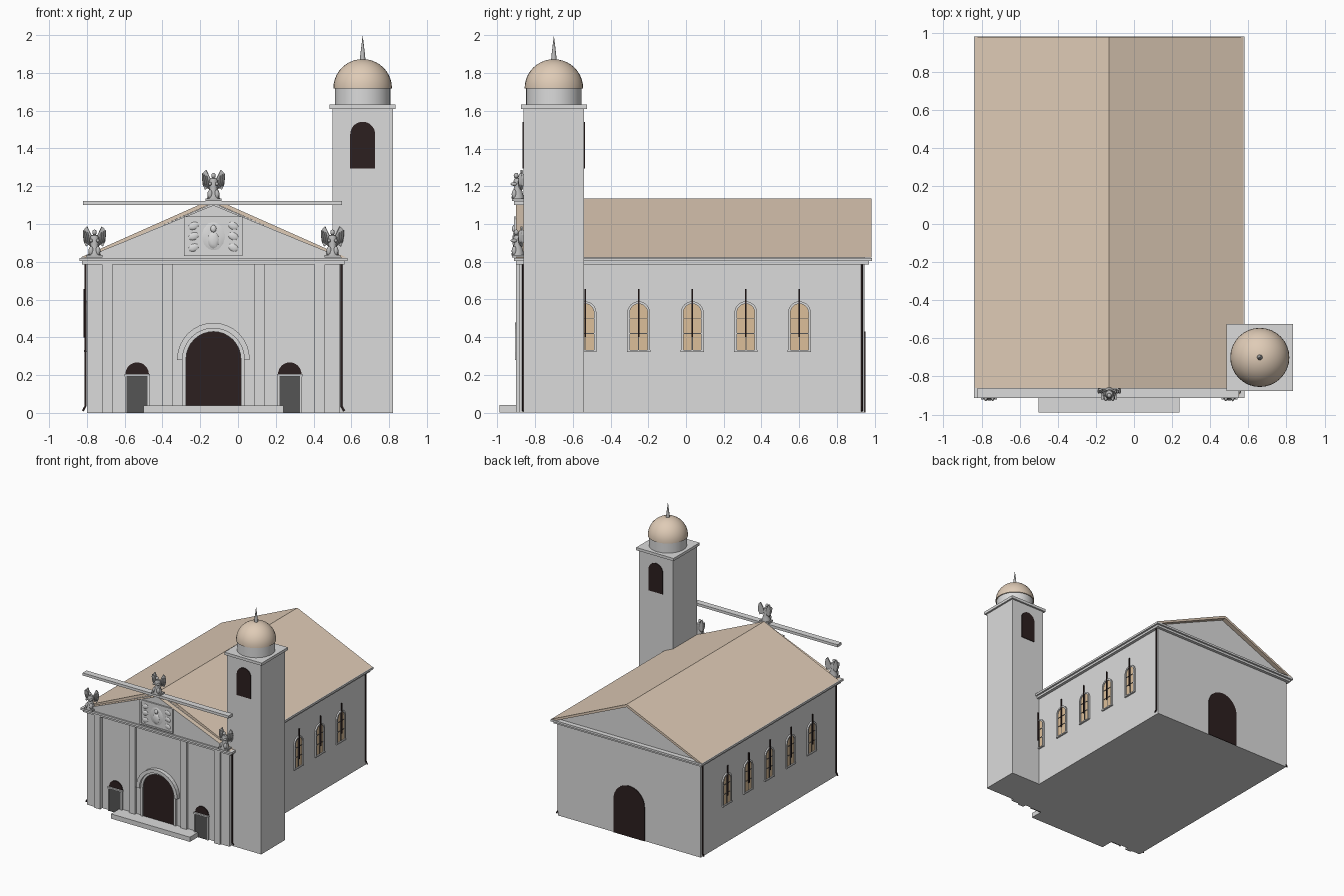
import bpy, bmesh, math
from mathutils import Vector, Matrix

if "Cube" in bpy.data.objects:
    bpy.data.objects.remove(bpy.data.objects["Cube"])


def material(name, rgb):
    m = bpy.data.materials.new(name)
    m.use_nodes = True
    m.diffuse_color = (*rgb, 1)
    m.node_tree.nodes["Principled BSDF"].inputs["Base Color"].default_value = (*rgb, 1)
    return m


PLASTER = material("pale_plaster", (0.71, 0.71, 0.71))
TILE = material("beige_roof", (0.74, 0.6, 0.47))
GLASS = material("amber_glass", (0.72, 0.52, 0.32))
DARK = material("dark_opening", (0.025, 0.014, 0.014))
DOOR = material("grey_door", (0.09, 0.09, 0.09))
STONE = material("statue_stone", (0.5, 0.5, 0.5))

CX = -0.13          # centre line of the nave
HALF = 0.67         # half width of the nave
FRONT, BACK = -0.87, 0.945


def finish(name, bm, mat, smooth=False):
    bmesh.ops.recalc_face_normals(bm, faces=bm.faces)
    me = bpy.data.meshes.new(name)
    bm.to_mesh(me)
    bm.free()
    me.materials.append(mat)
    ob = bpy.data.objects.new(name, me)
    bpy.context.collection.objects.link(ob)
    if smooth:
        bpy.context.view_layer.objects.active = ob
        bpy.ops.object.select_all(action='DESELECT')
        ob.select_set(True)
        bpy.ops.object.shade_smooth_by_angle(angle=math.radians(40))
    return ob


def prism(name, pts, y0, y1, mat, loc=(0, 0, 0), turn=0):
    """Outline in local x, z pushed from y0 to y1, then turned about z and placed."""
    bm = bmesh.new()
    face = bm.faces.new([bm.verts.new((x, y0, z)) for x, z in pts])
    moved = bmesh.ops.extrude_face_region(bm, geom=[face])["geom"]
    bmesh.ops.translate(bm, vec=(0, y1 - y0, 0),
                        verts=[v for v in moved if isinstance(v, bmesh.types.BMVert)])
    bm.transform(Matrix.Translation(loc) @ Matrix.Rotation(math.radians(turn), 4, 'Z'))
    return finish(name, bm, mat)


def box(name, x0, x1, y0, y1, z0, z1, mat, **place):
    return prism(name, [(x0, z0), (x1, z0), (x1, z1), (x0, z1)], y0, y1, mat, **place)


def arc(r, zc, n=16):
    return [(r * math.cos(math.pi * i / n), zc + r * math.sin(math.pi * i / n)) for i in range(n + 1)]


def arch(r, z0, zc):
    return [(-r, z0), (r, z0)] + arc(r, zc)


def arch_band(r_in, r_out, z0, zc):
    inner = [(r_in, z0)] + arc(r_in, zc) + [(-r_in, z0)]
    outer = [(r_out, z0)] + arc(r_out, zc) + [(-r_out, z0)]
    return outer + inner[::-1]


def lathe(name, profile, loc, mat, n=32):
    bm = bmesh.new()
    vs = [bm.verts.new((r, 0, z)) for r, z in profile]
    edges = [bm.edges.new(p) for p in zip(vs, vs[1:])]
    bmesh.ops.spin(bm, geom=vs + edges, axis=(0, 0, 1), cent=(0, 0, 0),
                   angle=2 * math.pi, steps=n, use_duplicate=False)
    bmesh.ops.remove_doubles(bm, verts=bm.verts, dist=1e-4)
    bmesh.ops.translate(bm, verts=bm.verts, vec=loc)
    return finish(name, bm, mat, True)


def blob(name, loc, size, mat, tilt=0):
    bm = bmesh.new()
    bmesh.ops.create_icosphere(bm, subdivisions=2, radius=1)
    bm.transform(Matrix.Translation(loc) @ Matrix.Rotation(tilt, 4, 'Y') @ Matrix.Diagonal((*size, 1)))
    return finish(name, bm, mat, True)


# Nave walls, cornice and roof
nave = (CX, 0, 0)
box("nave_walls", -HALF, HALF, FRONT, BACK, 0, 0.79, PLASTER, loc=nave)
box("cornice_lower", -0.695, 0.695, -0.9, 0.97, 0.785, 0.803, PLASTER, loc=nave)
box("cornice_upper", -0.71, 0.71, -0.912, 0.985, 0.803, 0.82, PLASTER, loc=nave)
prism("gable_core", [(-HALF, 0.82), (HALF, 0.82), (0, 1.11)], -0.86, BACK, PLASTER, loc=nave)
prism("roof", [(-0.705, 0.822), (0, 1.135), (0.705, 0.822), (0.66, 0.822), (0, 1.112), (-0.66, 0.822)],
      -0.86, 0.982, TILE, loc=nave)
pediment = prism("pediment", [(-0.685, 0.82), (0.685, 0.82), (0, 1.1)], -0.9, -0.86, PLASTER, loc=nave)
pediment.data.materials.append(TILE)
for f in pediment.data.polygons:
    f.material_index = 1 if f.normal.z > 0.5 else 0
box("front_beam", -0.69, 0.68, -0.912, -0.86, 1.1, 1.122, PLASTER, loc=nave)

# Front pilasters, mirrored about the centre line
for s in (-1, 1):
    for label, a, b, y in (("corner", 0.59, 0.67, -0.885), ("second", 0.535, 0.59, -0.9),
                           ("inner", 0.215, 0.27, -0.89)):
        x0, x1 = sorted((s * a, s * b))
        box(label + "_pilaster", x0, x1, y, FRONT, 0, 0.786, PLASTER, loc=nave)

# Main entrance with double arch moulding and step
box("entrance_step", -0.37, 0.37, -0.988, FRONT, 0, 0.04, PLASTER, loc=nave)
prism("main_door", arch(0.145, 0.04, 0.285), -0.876, FRONT, DARK, loc=nave)
prism("door_jamb_moulding", arch_band(0.145, 0.165, 0.04, 0.285), -0.885, FRONT, PLASTER, loc=nave)
prism("door_arch_moulding", arch_band(0.163, 0.192, 0.28, 0.285), -0.905, FRONT, PLASTER, loc=nave)
prism("back_door", arch(0.145, 0, 0.285), -0.006, 0, DARK, loc=(CX, BACK, 0), turn=180)

# Side doors with ledge and dark lunette
for s in (-1, 1):
    at = (CX + s * 0.404, 0, 0)
    box("side_door", -0.055, 0.055, -0.882, FRONT, 0, 0.195, DOOR, loc=at)
    for t in (-1, 1):
        box("side_door_jamb", t * 0.06 - 0.005, t * 0.06 + 0.005, -0.888, FRONT, 0, 0.195, PLASTER, loc=at)
    box("side_door_ledge", -0.068, 0.068, -0.892, FRONT, 0.193, 0.205, PLASTER, loc=at)
    prism("side_lunette", arc(0.062, 0.205), -0.877, FRONT, DARK, loc=at)

# Arched side windows with glazing bars and iron rods, five to each long wall
for s in (-1, 1):
    for i in range(5):
        place = dict(loc=(CX + s * HALF, -0.535 + 0.284 * i, 0), turn=90 * s)
        prism("window_glass", arch(0.049, 0.33, 0.53), -0.004, 0, GLASS, **place)
        prism("window_frame", arch_band(0.047, 0.06, 0.33, 0.53), -0.012, 0, PLASTER, **place)
        box("window_sill", -0.062, 0.062, -0.014, 0, 0.322, 0.332, PLASTER, **place)
        box("glazing_upright", -0.003, 0.003, -0.008, 0, 0.332, 0.577, DOOR, **place)
        for z in (0.42, 0.5):
            box("glazing_crossbar", -0.047, 0.047, -0.008, 0, z - 0.002, z + 0.002, DOOR, **place)
        box("window_rod", -0.004, 0.004, -0.018, -0.009, 0.4, 0.655, DARK, **place)

# Rain pipes with a kicked-out foot
for s in (-1, 1):
    for y in (0.932, -0.862):
        crv = bpy.data.curves.new("rain_pipe", 'CURVE')
        crv.dimensions = '3D'
        crv.bevel_depth = 0.006
        crv.bevel_resolution = 1
        crv.use_fill_caps = True
        crv.materials.append(DARK)
        path = crv.splines.new('POLY')
        path.points.add(2)
        for p, (out, z) in zip(path.points, ((0.022, 0.01), (0.008, 0.035), (0.008, 0.79))):
            p.co = (CX + s * (HALF + out), y, z, 1)
        bpy.context.collection.objects.link(bpy.data.objects.new("rain_pipe", crv))

# Bell tower
tower = (0.66, -0.7, 0)
box("tower_shaft", -0.16, 0.16, -0.16, 0.16, 0, 1.612, PLASTER, loc=tower)
box("tower_cap", -0.175, 0.175, -0.175, 0.175, 1.61, 1.633, PLASTER, loc=tower)
for turn in (0, 180):
    prism("tower_window", arch(0.066, 1.295, 1.475), -0.166, -0.16, DARK, loc=tower, turn=turn)
lathe("tower_drum", [(0, 1.63), (0.147, 1.63), (0.147, 1.72), (0, 1.72)], tower, PLASTER)
dome = [(0.155 * math.cos(a), 1.72 + 0.153 * math.sin(a)) for a in [math.pi / 20 * i for i in range(10)]]
lathe("tower_dome", [(0, 1.718), (0.155, 1.718)] + dome + [(0, 1.873)], tower, TILE)
lathe("tower_spire", [(0.015, 1.865), (0.012, 1.9), (0.006, 1.95), (0, 2.0)], tower, STONE, 12)

# Carved relief panel in the pediment
box("relief_panel", -0.155, 0.155, -0.906, -0.9, 0.83, 1.04, PLASTER, loc=nave)
for x0, x1, z0, z1 in ((-0.155, 0.155, 0.83, 0.842), (-0.155, 0.155, 1.028, 1.04),
                       (-0.155, -0.143, 0.83, 1.04), (0.143, 0.155, 0.83, 1.04)):
    box("relief_border", x0, x1, -0.912, -0.9, z0, z1, PLASTER, loc=nave)
blob("relief_medallion", (CX, -0.904, 0.935), (0.065, 0.008, 0.08), PLASTER)
blob("relief_body", (CX, -0.91, 0.915), (0.03, 0.01, 0.045), PLASTER)
blob("relief_head", (CX, -0.912, 0.975), (0.016, 0.01, 0.02), PLASTER)
for s in (-1, 1):
    for z in (0.875, 0.935, 0.99):
        blob("relief_boss", (CX + s * 0.105, -0.906, z), (0.028, 0.007, 0.02), PLASTER, s * 0.4)


# Winged statues
def statue(x, z):
    y = -0.892
    box("statue_base", -0.042, 0.042, -0.03, 0.03, 0, 0.014, STONE, loc=(x, y, z))
    lathe("statue_robe", [(0.034, 0.012), (0.03, 0.035), (0.02, 0.07), (0.024, 0.1), (0.018, 0.118), (0, 0.124)],
          (x, y, z), STONE, 14)
    blob("statue_head", (x, y - 0.008, z + 0.134), (0.012, 0.013, 0.015), STONE)
    wing = [(0.012, 0.085), (0.016, 0.112), (0.03, 0.14), (0.042, 0.165), (0.056, 0.152),
            (0.064, 0.12), (0.06, 0.085), (0.048, 0.06), (0.036, 0.068), (0.026, 0.062)]
    for s in (-1, 1):
        prism("statue_wing", [(s * a, b) for a, b in wing], 0.008, 0.018, STONE, loc=(x, y, z), turn=s * 12)
        for i in range(3):
            blob("wing_feather", (x + s * (0.032 + 0.011 * i), y + 0.014, z + 0.1 + 0.006 * i),
                 (0.006, 0.012, 0.036), STONE, s * 0.15)
        blob("statue_arm", (x + s * 0.018, y - 0.02, z + 0.09), (0.009, 0.018, 0.01), STONE)
        blob("statue_knee", (x + s * 0.018, y - 0.018, z + 0.035), (0.014, 0.014, 0.026), STONE)


statue(CX, 1.122)
for s in (-1, 1):
    statue(CX + s * 0.63, 0.822)
